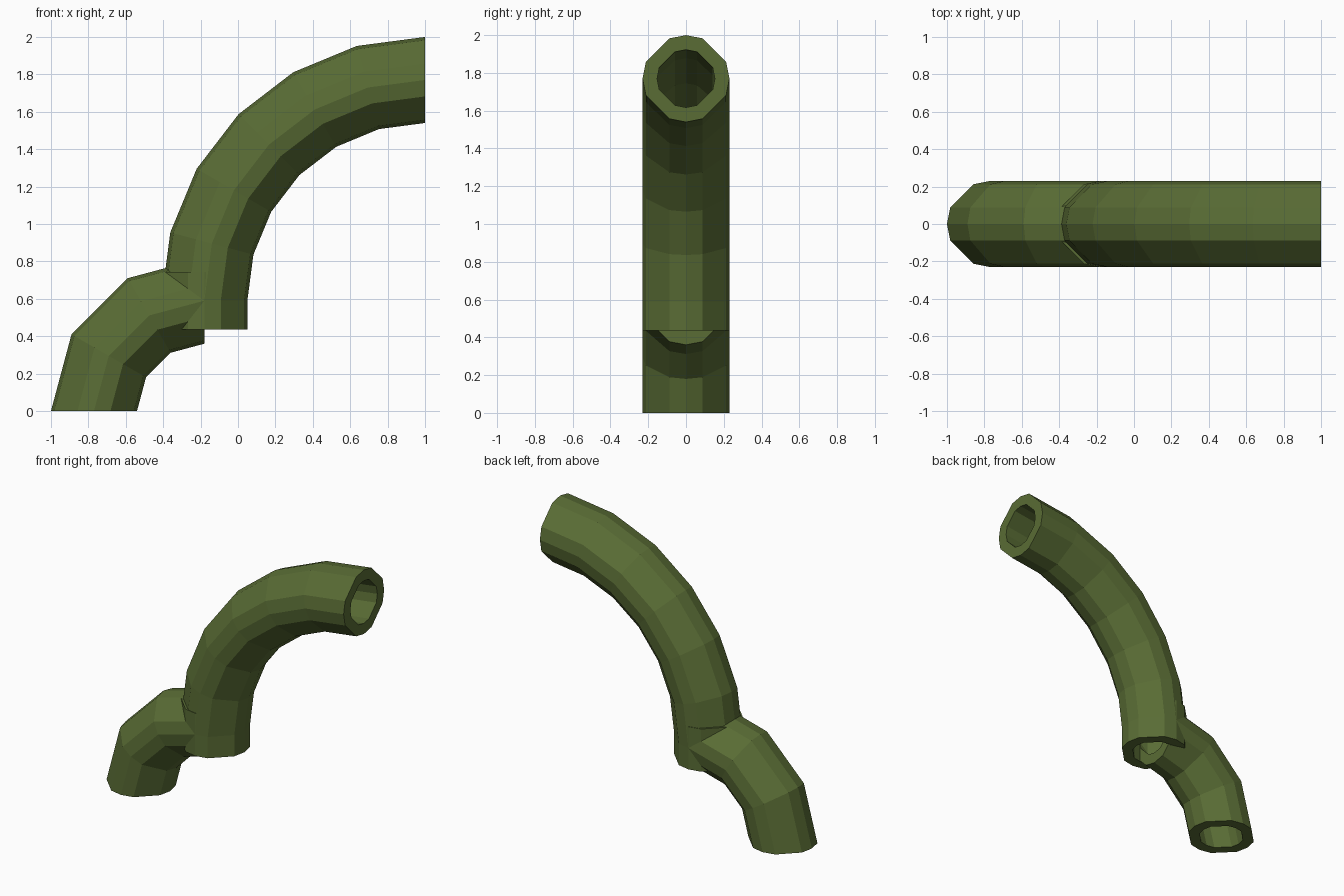
import bpy, bmesh
from math import sin, cos, radians

if "Cube" in bpy.data.objects:
    bpy.data.objects.remove(bpy.data.objects["Cube"])

OUTER, INNER, BEND = 0.23, 0.153, 0.59
# twelve-sided section: the 45 degree corners are skipped
ANGLES = [radians(q + a) for q in (0, 90, 180, 270) for a in (0, 22.5, 67.5)]

mat = bpy.data.materials.new("olive_green")
mat.diffuse_color = (0.10, 0.15, 0.035, 1)
mat.use_nodes = True
mat.node_tree.nodes["Principled BSDF"].inputs["Base Color"].default_value = mat.diffuse_color


def tube(name, stations):
    """Hollow pipe through stations (x, z, tilt); tilt 0 points the section along +z, 90 along +x."""
    bm = bmesh.new()
    rings = []
    for x, z, tilt in stations:
        t = radians(tilt)
        rings.append([[bm.verts.new((x + r * cos(a) * cos(t), r * sin(a), z - r * cos(a) * sin(t)))
                       for a in ANGLES] for r in (OUTER, INNER)])
    n = len(ANGLES)

    def bridge(p, q):
        for i in range(n):
            j = (i + 1) % n
            bm.faces.new((p[i], p[j], q[j], q[i]))

    for a, b in zip(rings, rings[1:]):
        bridge(a[0], b[0])          # outer wall
        bridge(b[1], a[1])          # bore
    bridge(rings[0][1], rings[0][0])    # end rims
    bridge(rings[-1][0], rings[-1][1])
    bmesh.ops.recalc_face_normals(bm, faces=bm.faces)
    mesh = bpy.data.meshes.new(name)
    bm.to_mesh(mesh)
    bm.free()
    mesh.materials.append(mat)
    ob = bpy.data.objects.new(name, mesh)
    bpy.context.collection.objects.link(ob)
    return ob


def quarter_bend(cx, cz, radius, steps):
    """Stations turning from straight up to +x around (cx, cz)."""
    return [(cx - radius * cos(radians(d)), cz + radius * sin(radians(d)), d)
            for d in (90 * i / steps for i in range(steps + 1))]


# Small lower elbow
tube("lower_elbow", quarter_bend(-0.18, 0, BEND, 3))
# Short upright joint between the two bends
tube("joint_collar", [(-0.18, BEND - INNER, 0), (-0.18, BEND + INNER, 0)])
# Large upper sweep, twice the bend radius
tube("upper_bend", quarter_bend(1, BEND, 2 * BEND, 6))
